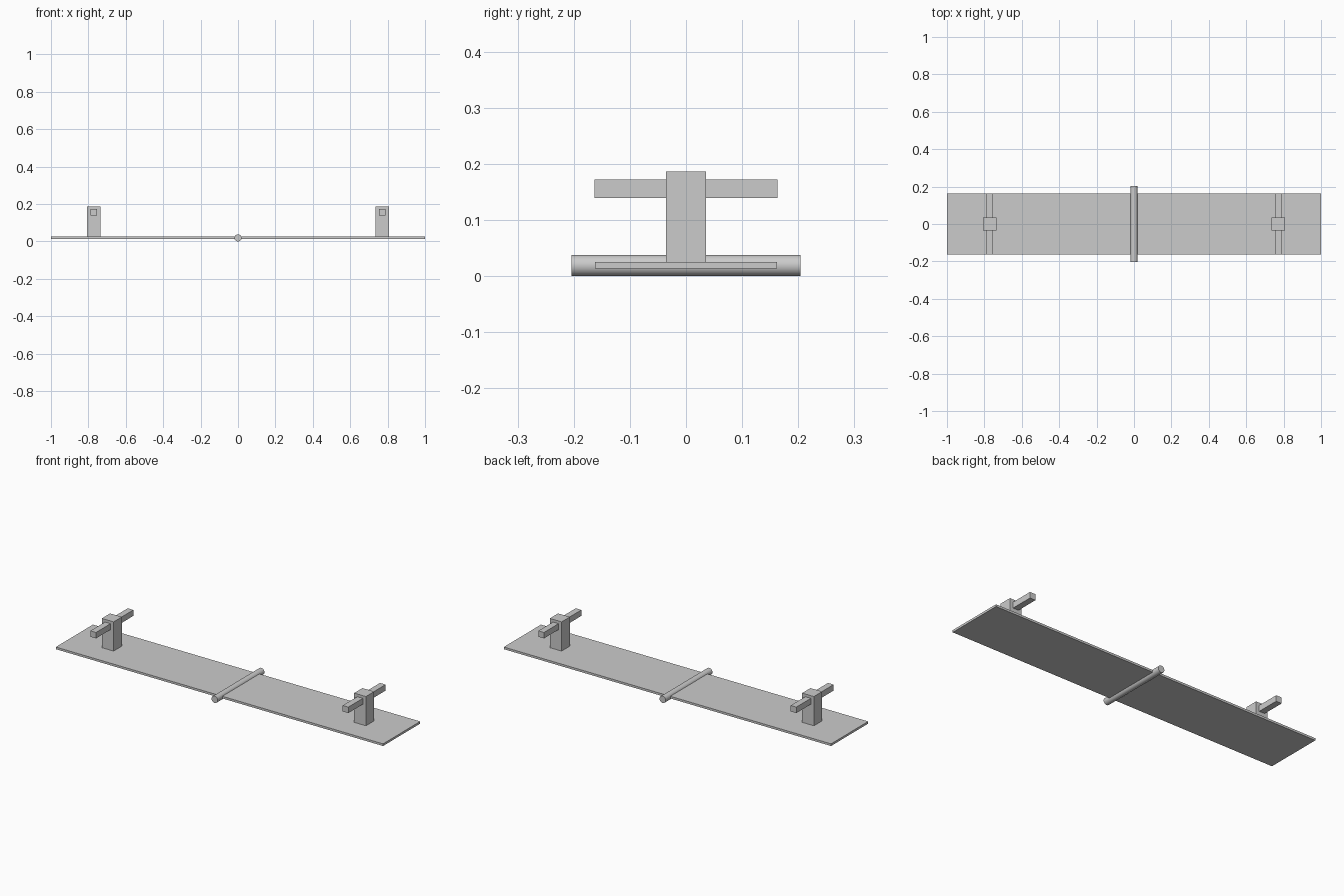
import bpy
import math

if "Cube" in bpy.data.objects:
    bpy.data.objects.remove(bpy.data.objects["Cube"])


def box(name, x, y, z):
    """Box from (min, max) ranges on each axis."""
    bpy.ops.mesh.primitive_cube_add(size=1, location=[(a + b) / 2 for a, b in (x, y, z)])
    ob = bpy.context.object
    ob.name = name
    ob.scale = [b - a for a, b in (x, y, z)]
    bpy.ops.object.transform_apply(location=False, rotation=False, scale=True)
    return ob


# Long flat plank
box("plank", (-1, 1), (-0.162, 0.162), (0.0135, 0.0255))

# Pivot rod across the middle
bpy.ops.mesh.primitive_cylinder_add(vertices=32, radius=0.019, depth=0.408,
                                    location=(0, 0, 0.019),
                                    rotation=(math.pi / 2, 0, 0))
bpy.context.object.name = "pivot_rod"
bpy.ops.object.shade_smooth_by_angle()

# Post and crossbar handle at each end
for side, x in (("left", -0.771), ("right", 0.771)):
    box(side + "_post", (x - 0.036, x + 0.036), (-0.036, 0.036), (0.0255, 0.187))
    box(side + "_handle", (x - 0.017, x + 0.017), (-0.163, 0.163), (0.139, 0.172))
